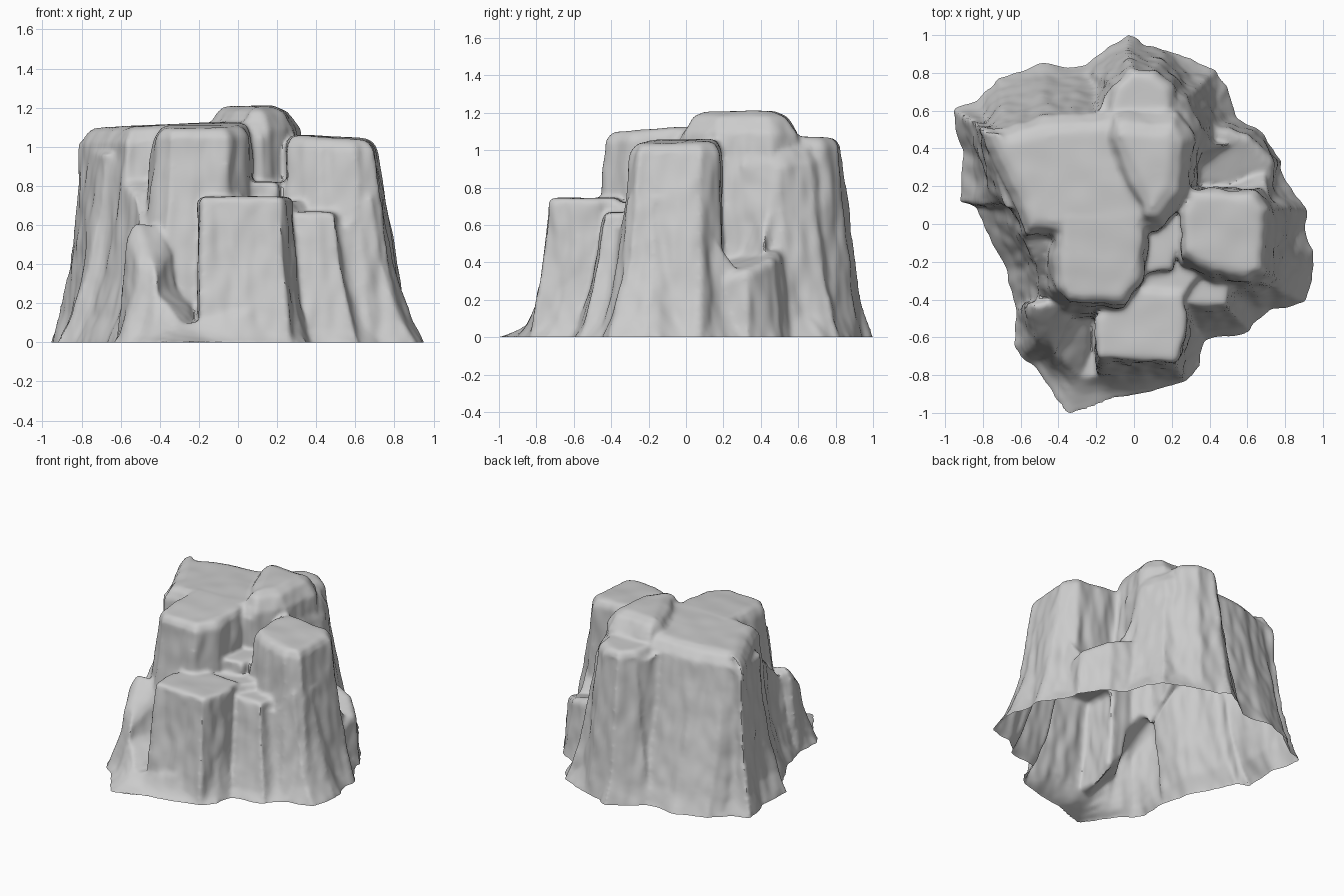
import bpy, bmesh
from mathutils import Vector, noise

if "Cube" in bpy.data.objects:
    bpy.data.objects.remove(bpy.data.objects["Cube"])

bm = bmesh.new()

def loft(rings):
    """Closed solid through a list of rings with equal point counts."""
    rows = [[bm.verts.new(p) for p in r] for r in rings]
    n = len(rows[0])
    faces = [bm.faces.new(rows[0]), bm.faces.new(rows[-1])]
    for a, b in zip(rows, rows[1:]):
        for i in range(n):
            j = (i + 1) % n
            faces.append(bm.faces.new((a[i], a[j], b[j], b[i])))
    bmesh.ops.triangulate(bm, faces=faces[:2])

def column(h, pts, tilt=(0, 0), edge=0.05):
    """Rock pillar: top outline counter-clockwise as (x, y, flare) or (x, y, dx, dy)."""
    n = len(pts)
    c = sum((Vector(p[:2]) for p in pts), Vector((0, 0))) / n
    nor = []
    for i in range(n):
        d = Vector(pts[(i + 1) % n][:2]) - Vector(pts[i - 1][:2])
        nor.append(Vector((d.y, -d.x)).normalized())
    rings = []
    levels = [(h, -edge), (h - edge * .25, -edge * .45), (h - edge, 0)]
    levels += [(h * f, 0) for f in (.8, .6, .4, .25, .12, 0)] + [(-.08, 0)]
    for z, off in levels:
        t = 1 - z / h
        g = .75 * t + .25 * t ** 4
        ring = []
        for p, m in zip(pts, nor):
            spread = Vector(p[2:]) if len(p) == 4 else m * p[2]
            q = Vector(p[:2]) + m * off + spread * g
            k = max(0, z / h)
            dz = k * (tilt[0] * (q.x - c.x) + tilt[1] * (q.y - c.y))
            ring.append((q.x, q.y, z + dz))
        rings.append(ring)
    loft(rings)

# main plateau
column(1.115, [(-.81, .5, .08), (-.71, .28, .17), (-.61, .1, .17), (-.57, -.05, .1),
               (-.3, -.07, .1), (.12, -.03, .02), (.24, .2, .05), (.2, .55, .1),
               (-.15, .58, .25), (-.45, .55, .3), (-.68, .5, .28)], (.04, .0), edge=.08)
# front plateau
column(1.11, [(-.41, -.34, .2), (-.35, -.42, .12), (-.06, -.42, .0, -.12), (.04, -.3, .03),
              (.07, -.08, .02), (.04, .08, 0), (-.38, .08, 0), (-.41, -.1, -.2, 0)], (.02, .06))
# summit ridge and its lower back shoulder
column(1.21, [(-.11, .3, .06), (-.02, .12, .04), (.03, .0, .04), (.15, .0, .04),
              (.28, .16, .08), (.31, .45, .15), (.22, .58, .15), (-.1, .58, .1),
              (-.16, .45, .04)], edge=.12)
column(1.07, [(-.17, .5, .1), (.21, .48, .1), (.2, .72, .17), (.11, .81, .14),
              (-.01, .83, .15), (-.11, .74, .18)])
# sloping back right shoulder
column(1.03, [(.1, .4, 0), (.33, .3, .06), (.35, .5, .18), (.27, .66, .22), (.1, .76, .1)], (-.25, 0), edge=.09)
# right block
column(1.05, [(.25, -.16, 0, -.24), (.42, -.26, .0, -.19), (.6, -.29, .08, -.17), (.69, -.25, .18, -.12),
              (.71, .08, .2, 0), (.62, .17, .12, .04), (.3, .19, .0), (.24, .06, 0)], (-.06, .02))
# back right shelf
column(.42, [(.3, .2, 0), (.72, .17, .05), (.75, .32, .04), (.62, .47, .05), (.42, .52, .08), (.3, .5, .1)],
       (-.2, .3), edge=.04)
# front low block
column(.745, [(-.2, -.5, 0, 0), (-.19, -.71, -.01, -.13), (.22, -.735, .05, -.1), (.28, -.58, .03, 0),
              (.26, -.36, .02, 0), (.0, -.34, 0), (-.12, -.38, 0)], edge=.025)
# front left buttress
column(.52, [(-.55, -.42, -.08, -.03), (-.5, -.62, -.1, -.08), (-.41, -.68, .0, -.15), (-.35, -.5, .08, -.1),
             (-.36, -.38, 0)], (-.3, .9), edge=.05)
# small front right step, and gap floors
column(.67, [(.2, -.25, 0), (.24, -.43, 0, -.17), (.49, -.44, .13, -.13), (.51, -.34, .14, -.05), (.45, -.2, 0)], edge=.025)
column(.82, [(.02, .05, 0), (.05, -.27, 0), (.2, -.24, 0), (.24, -.1, 0), (.26, .08, 0)], edge=.02)
column(.72, [(-.02, -.2, 0), (0, -.42, 0), (.26, -.4, 0), (.4, -.2, 0), (.36, -.05, 0), (.1, -.05, 0)], edge=.02)

# spreading foot: ground outline, height it climbs to, shrink at its top
foot = [(-.96, .61, 1.0, .84), (-.83, .66, 1.0, .76), (-.65, .8, 1.03, .7), (-.45, .85, 1.03, .67),
        (-.28, .78, 1.04, .74), (-.2, .88, 1.0, .78), (-.03, 1.01, .98, .82), (.1, .93, .98, .84),
        (.25, .9, .95, .78), (.38, .83, .9, .74), (.5, .73, .8, .69), (.54, .55, .6, .76),
        (.68, .48, .32, .88), (.76, .33, .32, .9), (.88, .12, .6, .82), (.91, -.02, .75, .81),
        (.97, -.22, .75, .77), (.91, -.42, .75, .75), (.72, -.45, .6, .78), (.58, -.59, .5, .76),
        (.37, -.61, .5, .76), (.35, -.75, .25, .85), (.24, -.85, .2, .9), (0, -.91, .15, .9),
        (-.12, -.93, .12, .88), (-.35, -1.02, .1, .8), (-.46, -.85, .22, .84), (-.62, -.65, .4, .82),
        (-.63, -.45, .6, .8), (-.67, -.25, .75, .79), (-.78, -.05, .85, .75), (-.83, .1, .93, .76),
        (-.92, .12, .96, .74), (-.91, .38, .98, .82)]
rings = []
for t, g in ((-.1, -.05), (0, 0), (.15, .33), (.4, .64), (.75, .88), (1, 1)):
    rings.append([(x * (1 - (1 - k) * g), y * (1 - (1 - k) * g), h * t) for x, y, h, k in foot])
rings.append([(x * .5, y * .5, h * 1.02) for x, y, h, k in foot])
loft(rings)
bmesh.ops.recalc_face_normals(bm, faces=bm.faces)

mesh = bpy.data.meshes.new("rock_outcrop")
bm.to_mesh(mesh)
bm.free()
rock = bpy.data.objects.new("rock_outcrop", mesh)
bpy.context.collection.objects.link(rock)
bpy.context.view_layer.objects.active = rock
rock.select_set(True)

# fuse the pillars into one skin and soften the edges
m = rock.modifiers.new("fuse", 'REMESH')
m.mode = 'VOXEL'
m.voxel_size = .015
bpy.ops.object.modifier_apply(modifier="fuse")
m = rock.modifiers.new("soften", 'SMOOTH')
m.factor, m.iterations = .5, 6
bpy.ops.object.modifier_apply(modifier="soften")

# weathering: vertical flutes on the walls, gentle waves on the tops; open underside
bm = bmesh.new()
bm.from_mesh(rock.data)
bm.normal_update()
moves = []
for v in bm.verts:
    p, wall = v.co, 1 - abs(v.normal.z)
    flute = noise.noise(Vector((p.x * 7, p.y * 7, p.z * 1.6)))
    chip = noise.noise(Vector((p.x * 15, p.y * 15, p.z * 6 + 9)))
    moves.append(v.normal * ((.015 * flute + .012 * chip) * wall + .006 * flute))
for v, d in zip(bm.verts, moves):
    v.co += d
bmesh.ops.bisect_plane(bm, geom=bm.verts[:] + bm.edges[:] + bm.faces[:],
                       plane_co=(0, 0, .001), plane_no=(0, 0, 1), clear_inner=True)
for v in bm.verts:
    v.co.z = max(0, v.co.z - .001)
bm.to_mesh(rock.data)
bm.free()
bpy.ops.object.shade_smooth_by_angle(angle=.7)
